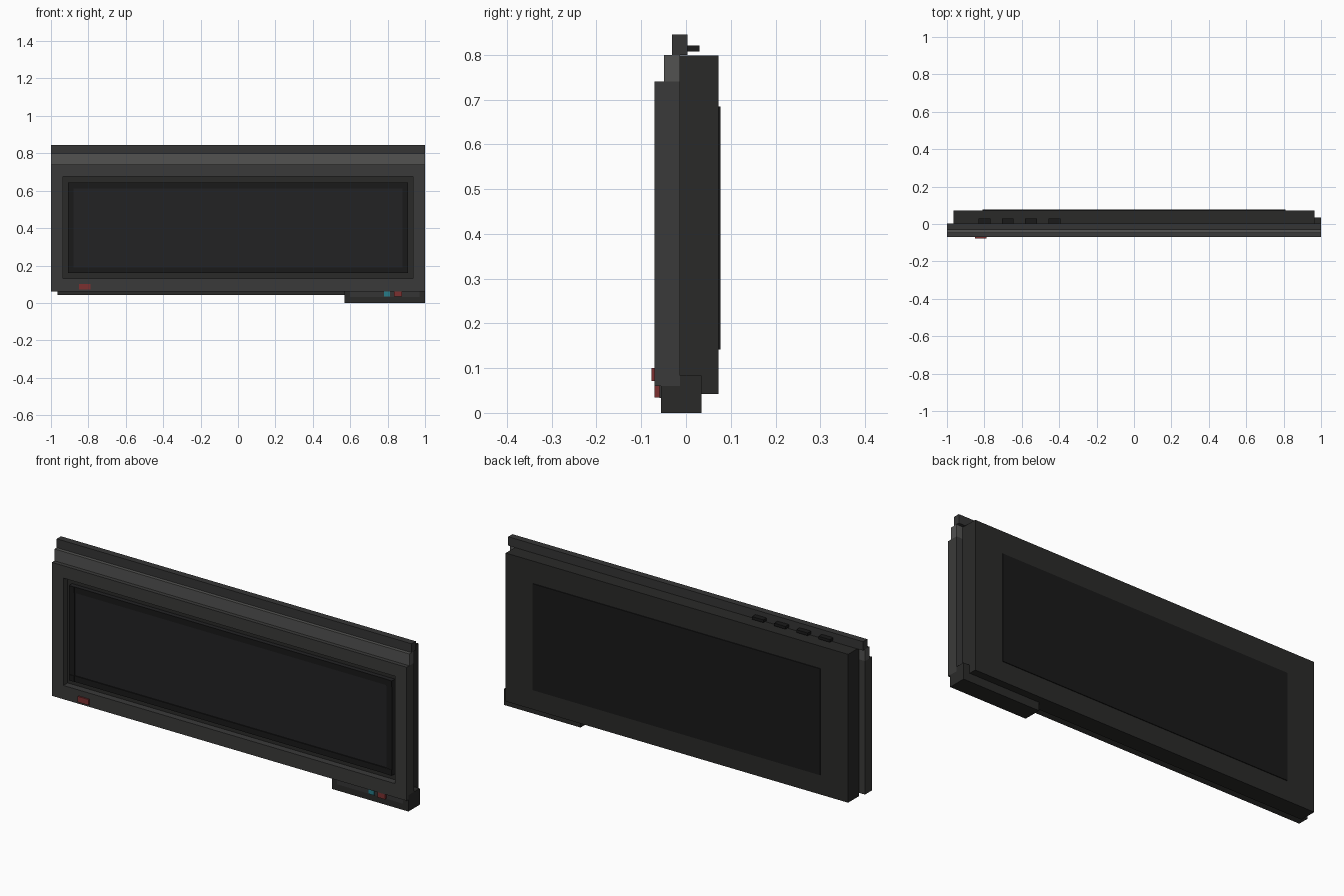
import bpy, bmesh

if "Cube" in bpy.data.objects:
    bpy.data.objects.remove(bpy.data.objects["Cube"])


def material(name, rgb):
    m = bpy.data.materials.new(name)
    m.diffuse_color = (*rgb, 1)
    m.use_nodes = True
    m.node_tree.nodes["Principled BSDF"].inputs["Base Color"].default_value = m.diffuse_color
    return m


CASE = material("case_grey", (0.042, 0.042, 0.041))
STRIP = material("strip_grey", (0.036, 0.036, 0.036))
BAND = material("band_grey", (0.085, 0.085, 0.083))
BODY = material("body_dark", (0.023, 0.023, 0.022))
SCREEN = material("screen_black", (0.016, 0.016, 0.017))
TRIM = material("trim_black", (0.010, 0.010, 0.010))
RED = material("red", (0.2, 0.03, 0.03))
CYAN = material("cyan", (0.02, 0.2, 0.25))


def finish(name, bm, mat):
    bmesh.ops.recalc_face_normals(bm, faces=bm.faces)
    me = bpy.data.meshes.new(name)
    bm.to_mesh(me)
    bm.free()
    me.materials.append(mat)
    ob = bpy.data.objects.new(name, me)
    bpy.context.collection.objects.link(ob)
    return ob


def box(name, x, y, z, mat):
    """Box given by (min, max) on each axis."""
    bm = bmesh.new()
    bmesh.ops.create_cube(bm, size=1)
    for v in bm.verts:
        v.co = [sum(r) / 2 + c * (r[1] - r[0]) for c, r in zip(v.co, (x, y, z))]
    return finish(name, bm, mat)


def frame(name, outer, inner, y, mat):
    """Rectangular ring; outer and inner are (half width, z min, z max)."""
    bm = bmesh.new()
    loops = [[bm.verts.new((sx * w, yy, zz))
              for sx, zz in ((-1, lo), (1, lo), (1, hi), (-1, hi))]
             for (w, lo, hi), yy in ((outer, y[0]), (inner, y[0]),
                                     (inner, y[1]), (outer, y[1]))]
    for a, b in zip(loops, loops[1:] + loops[:1]):
        for i in range(4):
            j = (i + 1) % 4
            bm.faces.new((a[i], a[j], b[j], b[i]))
    return finish(name, bm, mat)


# Front bezel with a recessed floor
frame("front_bezel", (1, 0.06, 0.74), (0.935, 0.13, 0.677), (-0.07, -0.013), CASE)
box("recess_floor", (-0.935, 0.935), (-0.036, -0.013), (0.13, 0.677), BODY)

# Screen slab standing in the recess, with trim bars around its edge
box("screen", (-0.91, 0.91), (-0.055, -0.036), (0.16, 0.643), SCREEN)
frame("screen_trim", (0.91, 0.16, 0.643), (0.88, 0.19, 0.613), (-0.06, -0.055), TRIM)
for side, x in (("left", -0.895), ("right", 0.895)):
    for level, z in (("lower", 0.175), ("upper", 0.628)):
        box(f"trim_corner_{level}_{side}", (x - 0.015, x + 0.015),
            (-0.062, -0.058), (z - 0.015, z + 0.015), TRIM)

# Stepped top
box("upper_band", (-1, 1), (-0.049, -0.013), (0.74, 0.80), BAND)
box("top_strip", (-1, 1), (-0.031, 0.003), (0.80, 0.845), STRIP)

# Rear body and back panel
box("rear_body", (-0.965, 0.965), (-0.013, 0.073), (0.042, 0.798), BODY)
box("back_panel", (-0.81, 0.81), (0.07, 0.077), (0.142, 0.684), TRIM)

# Buttons along the top edge
for i in range(4):
    x = -0.8 + 0.125 * i
    box(f"top_button_{i + 1}", (x - 0.032, x + 0.032), (0.0, 0.03), (0.807, 0.821), TRIM)

# Control pod at the lower right corner
box("control_pod", (0.57, 1), (-0.056, 0.035), (0, 0.083), BODY)
box("pod_strip", (0.6, 0.97), (-0.059, -0.055), (0.033, 0.06), STRIP)
box("pod_cyan_light", (0.78, 0.812), (-0.063, -0.058), (0.034, 0.06), CYAN)
box("pod_red_light", (0.835, 0.877), (-0.07, -0.058), (0.034, 0.06), RED)

# Red badge plate on the bezel
box("red_plate", (-0.85, -0.788), (-0.077, -0.068), (0.071, 0.10), RED)
